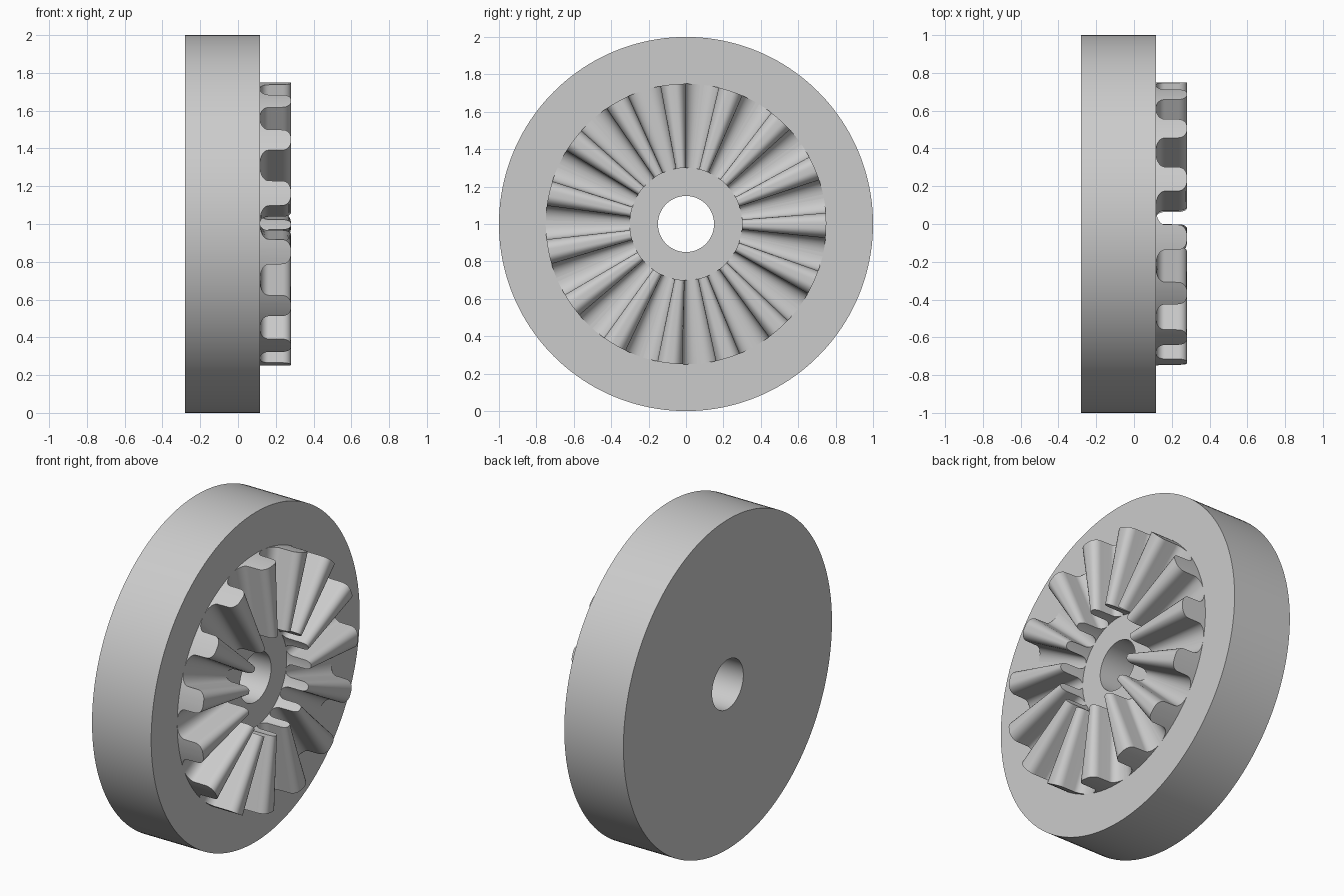
import bpy, bmesh
from math import sin, cos, pi, radians

cube = bpy.data.objects.get("Cube")
if cube:
    bpy.data.objects.remove(cube, do_unlink=True)

BACK, FACE, TIP = -0.28, 0.117, 0.28      # disc back, disc front face, tooth tip
RIM, BORE = 1.0, 0.15
TOOTH_IN, TOOTH_OUT, TEETH = 0.30, 0.75, 15

steel = bpy.data.materials.new("plain grey")
steel.use_nodes = True
grey = (0.6, 0.6, 0.6, 1)
steel.diffuse_color = grey
steel.node_tree.nodes["Principled BSDF"].inputs["Base Color"].default_value = grey


def polar(x, r, a):
    """Point at radius r and angle a from straight up, turning towards +y."""
    return (x, r * sin(a), 1 + r * cos(a))


def finish(name, bm):
    bmesh.ops.recalc_face_normals(bm, faces=bm.faces[:])
    mesh = bpy.data.meshes.new(name)
    bm.to_mesh(mesh)
    bm.free()
    mesh.materials.append(steel)
    obj = bpy.data.objects.new(name, mesh)
    bpy.context.collection.objects.link(obj)
    bpy.ops.object.select_all(action="DESELECT")
    obj.select_set(True)
    bpy.context.view_layer.objects.active = obj
    bpy.ops.object.shade_smooth_by_angle(angle=radians(30))
    return obj


# Disc with a central bore: a rectangular section swept round the axis
bm = bmesh.new()
SEG = 160
section = [(BACK, BORE), (BACK, RIM), (FACE, RIM), (FACE, BORE)]
rings = [[bm.verts.new(polar(x, r, 2 * pi * i / SEG)) for x, r in section]
         for i in range(SEG)]
for i in range(SEG):
    a, b = rings[i], rings[(i + 1) % SEG]
    for j in range(4):
        k = (j + 1) % 4
        bm.faces.new((a[j], a[k], b[k], b[j]))
finish("disc", bm)

# Half tooth section (angle in degrees, x): root fillet, steep flank, rounded crown
STEPS, ROUND = 8, 0.045
half = []
for i in range(STEPS + 1):
    t = pi / 2 * i / STEPS
    half.append((5.2 + 6 * (1 - sin(t)), FACE + ROUND * (1 - cos(t))))
for i in range(STEPS + 1):
    t = pi / 2 * i / STEPS
    half.append((1.1 + 4 * cos(t), TIP - ROUND * (1 - sin(t))))
profile = [(-a, x) for a, x in half] + [(a, x) for a, x in reversed(half)]

# Ring of radial teeth, tapering towards the axis
bm = bmesh.new()
for n in range(TEETH):
    centre = -5.4 + 360 / TEETH * n
    ends = []
    for r in (TOOTH_IN, TOOTH_OUT):
        top = [bm.verts.new(polar(x, r, radians(centre + a))) for a, x in profile]
        base = [bm.verts.new(polar(FACE - 0.01, r, radians(centre + a))) for a, x in profile]
        ends.append((top, base))
    (t0, b0), (t1, b1) = ends
    for i in range(len(profile) - 1):
        j = i + 1
        bm.faces.new((t0[i], t0[j], t1[j], t1[i]))
        bm.faces.new((b0[i], b1[i], b1[j], b0[j]))
        bm.faces.new((t0[i], b0[i], b0[j], t0[j]))
        bm.faces.new((t1[i], t1[j], b1[j], b1[i]))
    bm.faces.new((t0[0], t1[0], b1[0], b0[0]))
    bm.faces.new((t0[-1], b0[-1], b1[-1], t1[-1]))
finish("face_teeth", bm)
